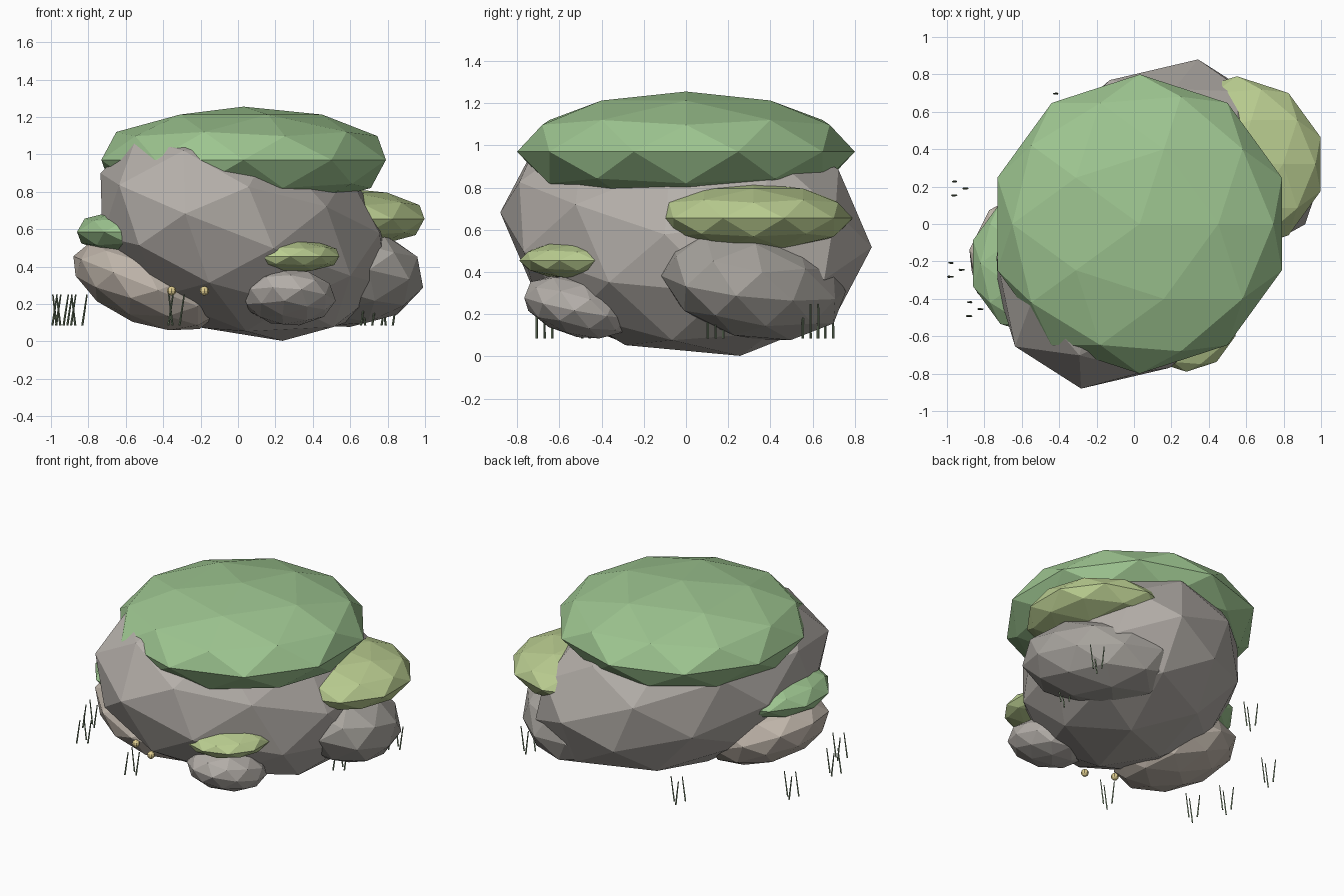
import bpy, bmesh
from math import radians
from mathutils import Matrix, Vector

if "Cube" in bpy.data.objects:
    bpy.data.objects.remove(bpy.data.objects["Cube"])


def material(name, rgb):
    m = bpy.data.materials.new(name)
    m.diffuse_color = (*rgb, 1)
    m.use_nodes = True
    m.node_tree.nodes["Principled BSDF"].inputs["Base Color"].default_value = m.diffuse_color
    return m


STONE = material("stone", (0.46, 0.43, 0.40))
DARK_STONE = material("dark_stone", (0.39, 0.37, 0.34))
WARM_STONE = material("warm_stone", (0.52, 0.46, 0.40))
MOSS = material("moss", (0.34, 0.56, 0.28))
LIGHT_MOSS = material("light_moss", (0.49, 0.61, 0.28))
GRASS = material("grass", (0.20, 0.27, 0.17))
YELLOW = material("yellow", (0.75, 0.62, 0.28))


def finish(bm, name, mat):
    mesh = bpy.data.meshes.new(name)
    bm.to_mesh(mesh)
    bm.free()
    mesh.materials.append(mat)
    obj = bpy.data.objects.new(name, mesh)
    bpy.context.collection.objects.link(obj)
    return obj


def blob(name, center, size, mat, skew=(0, 0, 0), turn=0, tilt=0, pitch=0):
    """Low-poly ellipsoid; skew = (y from x, z from x, z from y)."""
    shape = Matrix(((size[0], 0, 0), (skew[0], size[1], 0), (skew[1], skew[2], size[2])))
    rot = (Matrix.Rotation(radians(pitch), 3, 'X') @ Matrix.Rotation(radians(tilt), 3, 'Y')
           @ Matrix.Rotation(radians(turn), 3, 'Z'))
    bm = bmesh.new()
    bmesh.ops.create_icosphere(bm, subdivisions=2, radius=1)
    for v in bm.verts:
        v.co = shape @ rot @ v.co + Vector(center)
    return finish(bm, name, mat)


# Boulders
blob("main_boulder", (0.03, 0, 0.6), (0.80, 0.85, 0.59), STONE,
     (0.25, -0.14, -0.03), turn=-24, tilt=16, pitch=7)
blob("right_boulder", (0.55, 0.32, 0.345), (0.45, 0.43, 0.27), DARK_STONE,
     (-0.10, 0, -0.06), turn=20, tilt=12)
blob("left_boulder", (-0.495, -0.19, 0.30), (0.395, 0.38, 0.22), WARM_STONE,
     (0, -0.12, 0), turn=10, tilt=10)
blob("front_boulder", (0.275, -0.515, 0.235), (0.25, 0.26, 0.145), STONE,
     (0, 0, -0.05), turn=15, tilt=8)

# Moss caps
for name, center, r, h, mat in (
        ("main_moss", (0.03, 0, 0.97), 0.80, 0.285, MOSS),
        ("right_moss", (0.55, 0.32, 0.655), 0.47, 0.165, LIGHT_MOSS),
        ("left_moss", (-0.48, -0.21, 0.585), 0.40, 0.135, MOSS),
        ("front_moss", (0.28, -0.515, 0.455), 0.275, 0.09, LIGHT_MOSS)):
    blob(name, center, (r, r, h), mat)

# Grass tufts: three thin leaning blades each
TUFTS = ((-0.94, 0.19), (-0.96, -0.245), (-0.86, -0.455), (-0.34, -0.67),
         (-0.40, 0.66), (0.69, 0.14), (0.80, 0.59))
for n, (cx, cy) in enumerate(TUFTS):
    bm = bmesh.new()
    for dx, dy, lean in ((-0.02, 0.037, -0.02), (-0.02, -0.037, 0.025), (0.04, 0, 0.025)):
        blade = bmesh.ops.create_cone(bm, cap_ends=True, segments=4, radius1=0.006,
                                      radius2=0.004, depth=0.165)["verts"]
        for v in blade:
            v.co.x += lean * v.co.z / 0.165
            v.co += Vector((cx + dx, cy + dy, 0.167))
    finish(bm, f"grass_tuft_{n + 1}", GRASS)

# Small yellow buds
for n, (x, y) in enumerate(((-0.355, -0.61), (-0.18, -0.695))):
    bm = bmesh.new()
    bmesh.ops.create_uvsphere(bm, u_segments=8, v_segments=6, radius=0.025)
    bmesh.ops.translate(bm, verts=bm.verts, vec=(x, y, 0.27))
    finish(bm, f"bud_{n + 1}", YELLOW)
